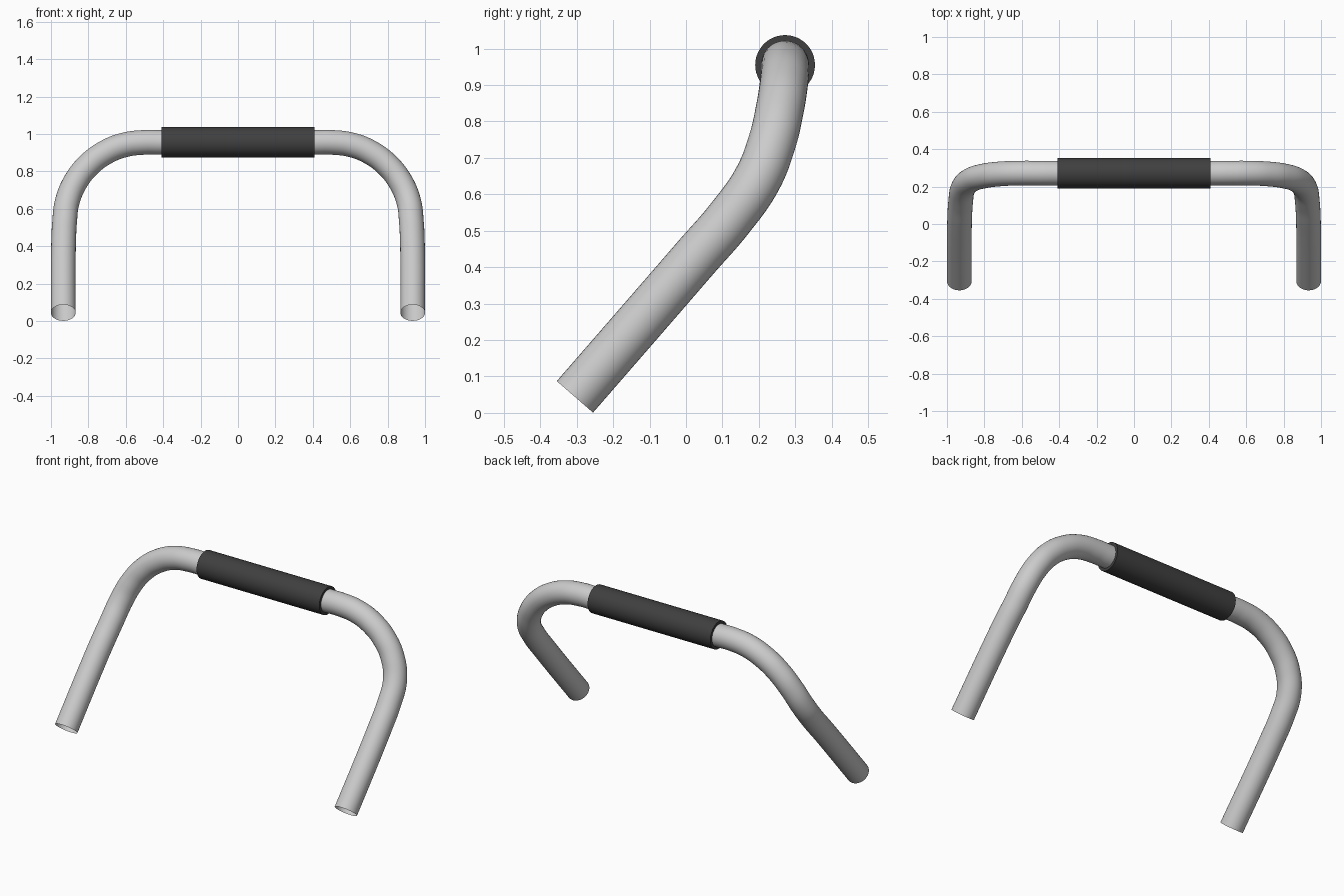
import bpy, math

if "Cube" in bpy.data.objects:
    bpy.data.objects.remove(bpy.data.objects["Cube"])

TUBE_R, GRIP_R = 0.066, 0.082
TOP_Y, TOP_Z = 0.272, 0.955

# Half of the tube centre line: grip centre -> bend -> slanted leg -> foot
half = [(0.25, TOP_Y, TOP_Z), (0.42, TOP_Y, TOP_Z), (0.5, TOP_Y, TOP_Z)]
bend_y = {15: 0.272, 30: 0.268, 45: 0.257, 60: 0.236, 75: 0.195, 90: 0.117}
for deg, y in bend_y.items():
    a = math.radians(deg)
    half.append((0.5 + 0.427 * math.sin(a), y, 0.53 + 0.425 * math.cos(a)))
foot = (0.934, -0.305, 0.044)
half += [(0.932, 0.03, 0.43), (0.934, -0.06, 0.326), foot]
path = [(-x, y, z) for x, y, z in reversed(half)] + half

# Bent open-ended tube
curve = bpy.data.curves.new("bent_tube", 'CURVE')
curve.dimensions = '3D'
curve.bevel_depth = TUBE_R
curve.bevel_resolution = 14
curve.resolution_u = 8
curve.use_fill_caps = False
spline = curve.splines.new('BEZIER')
spline.bezier_points.add(len(path) - 1)
for bp, co in zip(spline.bezier_points, path):
    bp.co = co
    bp.handle_left_type = bp.handle_right_type = 'AUTO'
tube = bpy.data.objects.new("bent_tube", curve)
bpy.context.collection.objects.link(tube)
bpy.context.view_layer.objects.active = tube
tube.select_set(True)
bpy.ops.object.convert(target='MESH')
bpy.ops.object.shade_smooth_by_angle(angle=math.radians(40))

# Dark grip sleeve around the middle
bpy.ops.mesh.primitive_cylinder_add(vertices=48, radius=GRIP_R, depth=0.82,
                                    location=(0, TOP_Y, TOP_Z),
                                    rotation=(0, math.pi / 2, 0))
grip = bpy.context.object
grip.name = "grip_sleeve"
bpy.ops.object.shade_smooth_by_angle(angle=math.radians(40))
mat = bpy.data.materials.new("dark_rubber")
mat.diffuse_color = (0.05, 0.05, 0.05, 1)
mat.use_nodes = True
mat.node_tree.nodes["Principled BSDF"].inputs["Base Color"].default_value = mat.diffuse_color
grip.data.materials.append(mat)
